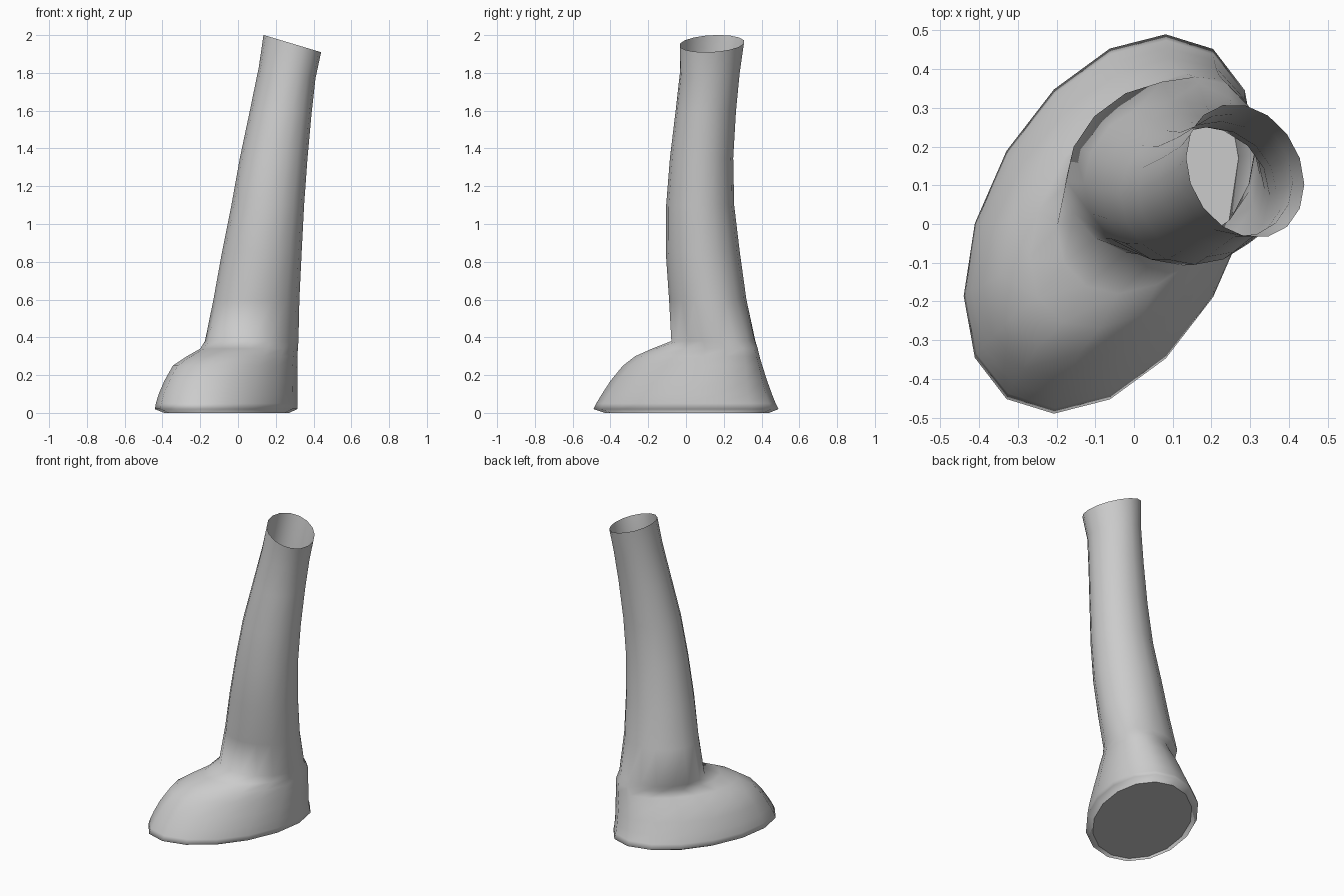
import bpy
import bmesh
from math import sin, cos, asin, pi

default_cube = bpy.data.objects.get("Cube")
if default_cube:
    bpy.data.objects.remove(default_cube, do_unlink=True)

SIDES = 16

# Cross-sections from sole to rim: height, x min, x max, y min, y max, skew
SECTIONS = [
    (0.00, -.39, .27, -.43, .44, .38),
    (0.02, -.44, .315, -.49, .49, .38),
    (0.05, -.435, .315, -.475, .475, .38),
    (0.10, -.42, .315, -.445, .455, .39),
    (0.17, -.39, .315, -.40, .43, .42),
    (0.25, -.345, .315, -.335, .405, .45),
    (0.30, -.27, .315, -.27, .39, .45),
    (0.34, -.2, .317, -.18, .38, .4),
    (0.38, -.175, .32, -.08, .37, .15),
    (0.60, -.13, .325, -.09, .32, .05),
    (0.85, -.085, .337, -.107, .285, 0),
    (1.10, -.035, .35, -.105, .255, 0),
    (1.35, .01, .368, -.085, .25, 0),
    (1.60, .065, .39, -.055, .265, -.05),
    (1.80, .11, .41, -.033, .285, -.1),
    (1.955, .135, .44, -.036, .31, -.2),
]


def add_ring(bm, z, x0, x1, y0, y1, skew):
    """Skewed ellipse filling the given bounds, tilted towards the open rim."""
    cx, cy = (x0 + x1) / 2, (y0 + y1) / 2
    rx, ry = (x1 - x0) / 2, (y1 - y0) / 2
    phase = asin(skew)
    tilt = 0.3 * max(0, (z - 1.5) / 0.455)
    ring = []
    for i in range(SIDES):
        angle = 2 * pi * i / SIDES
        dx = rx * cos(angle)
        ring.append(bm.verts.new((cx + dx, cy + ry * sin(angle + phase), z - tilt * dx)))
    return ring


def bridge(bm, lower, upper):
    for i in range(SIDES):
        j = (i + 1) % SIDES
        bm.faces.new((lower[i], lower[j], upper[j], upper[i]))


# Foot and hollow leg as one continuous skin, open at the top
bm = bmesh.new()
rings = [add_ring(bm, *section) for section in SECTIONS]
for lower, upper in zip(rings, rings[1:]):
    bridge(bm, lower, upper)

# Closed flat sole with a soft border
sole = bm.faces.new(list(reversed(rings[0])))
bmesh.ops.inset_region(bm, faces=[sole], thickness=0.04)

mesh = bpy.data.meshes.new("boot_leg")
bm.to_mesh(mesh)
bm.free()
boot_leg = bpy.data.objects.new("boot_leg", mesh)
bpy.context.collection.objects.link(boot_leg)

# Plain grey material
grey = bpy.data.materials.new("light_grey")
grey.use_nodes = True
colour = (0.6, 0.6, 0.6, 1)
grey.diffuse_color = colour
for node in grey.node_tree.nodes:
    if node.type == "BSDF_PRINCIPLED":
        node.inputs["Base Color"].default_value = colour
mesh.materials.append(grey)

# Smooth skin all over
bpy.ops.object.select_all(action="DESELECT")
boot_leg.select_set(True)
bpy.context.view_layer.objects.active = boot_leg
bpy.ops.object.shade_smooth()
